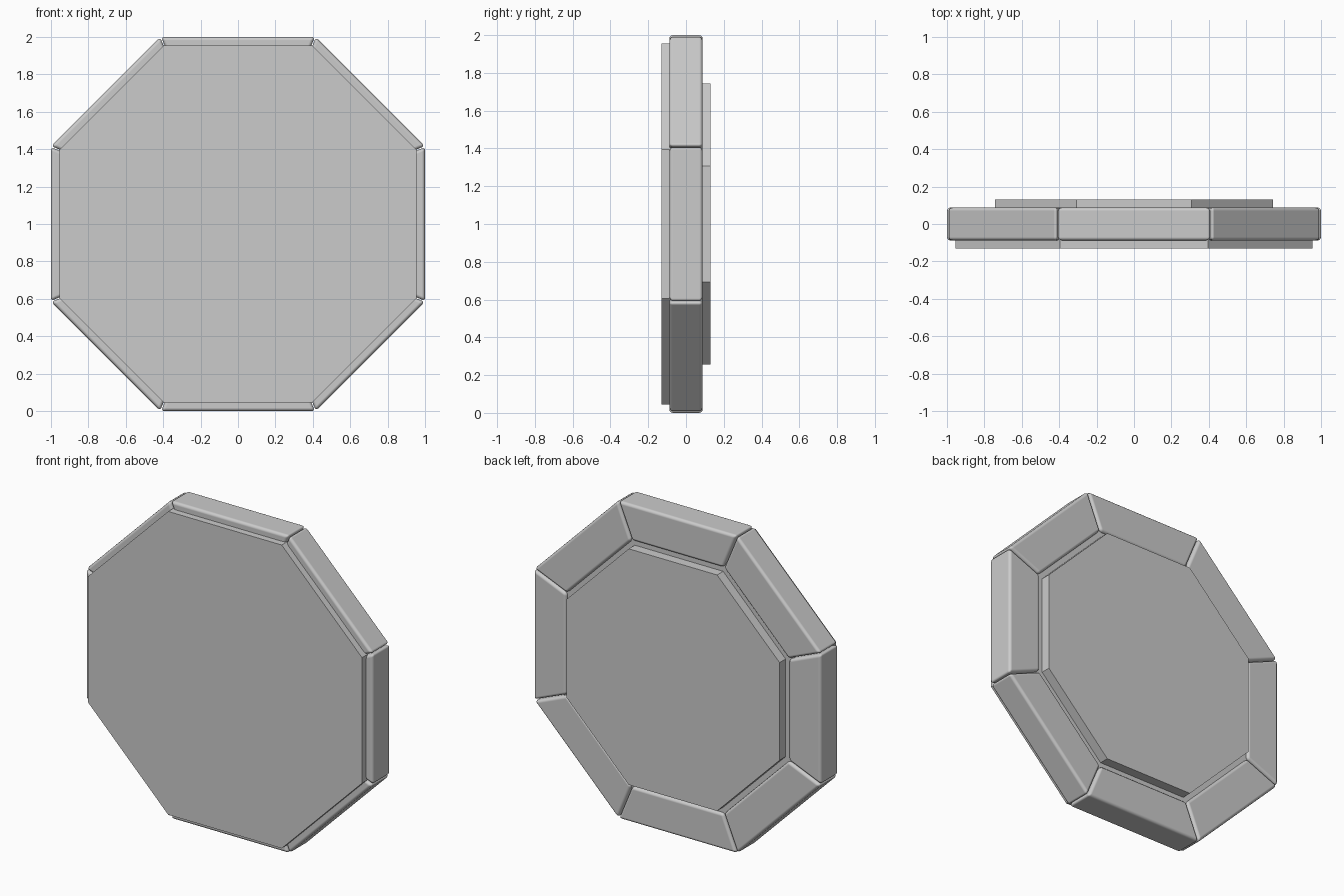
import bpy, bmesh, math
from mathutils import Matrix

cube = bpy.data.objects.get("Cube")
if cube:
    bpy.data.objects.remove(cube, do_unlink=True)

GREY = (0.6, 0.6, 0.6, 1)
mat = bpy.data.materials.new("plain grey")
mat.use_nodes = True
mat.diffuse_color = GREY
mat.node_tree.nodes["Principled BSDF"].inputs["Base Color"].default_value = GREY

TAN = math.tan(math.pi / 8)
CENTRE = Matrix.Translation((0, 0, 1))


def prism(name, outline, y0, y1, turn=0.0, bevel=0.0):
    """Extrude an x-z outline from y0 to y1, turned about the hub."""
    bm = bmesh.new()
    face = bm.faces.new([bm.verts.new((x, y0, z)) for x, z in outline])
    ext = bmesh.ops.extrude_face_region(bm, geom=[face])
    verts = [g for g in ext["geom"] if isinstance(g, bmesh.types.BMVert)]
    bmesh.ops.translate(bm, verts=verts, vec=(0, y1 - y0, 0))
    bmesh.ops.recalc_face_normals(bm, faces=bm.faces)
    bm.transform(CENTRE @ Matrix.Rotation(turn, 4, "Y"))
    mesh = bpy.data.meshes.new(name)
    bm.to_mesh(mesh)
    bm.free()
    obj = bpy.data.objects.new(name, mesh)
    bpy.context.collection.objects.link(obj)
    mesh.materials.append(mat)
    if bevel:
        mod = obj.modifiers.new("rounded edges", "BEVEL")
        mod.width = bevel
        mod.segments = 3
        for poly in mesh.polygons:
            poly.use_smooth = True
        mod.harden_normals = True
    return obj


def octagon(apothem):
    radius = apothem / math.cos(math.pi / 8)
    angles = [(i + 0.5) * math.pi / 4 for i in range(8)]
    return [(radius * math.cos(a), radius * math.sin(a)) for a in angles]


# Eight mitred, rounded frame segments
OUTER, INNER, GAP = 1.0, 0.775, 0.003
xo, xi = OUTER * TAN - GAP, INNER * TAN - GAP
trapezoid = [(-xo, OUTER), (xo, OUTER), (xi, INNER), (-xi, INNER)]
for i in range(8):
    prism(f"frame_segment_{i + 1}", trapezoid, -0.088, 0.088, i * math.pi / 4, 0.018)

# Front panel, hidden core and raised back panel
prism("front_panel", octagon(0.955), -0.13, -0.075)
prism("core", octagon(0.8), -0.076, 0.07)
prism("back_panel", octagon(0.743), 0.06, 0.13)
